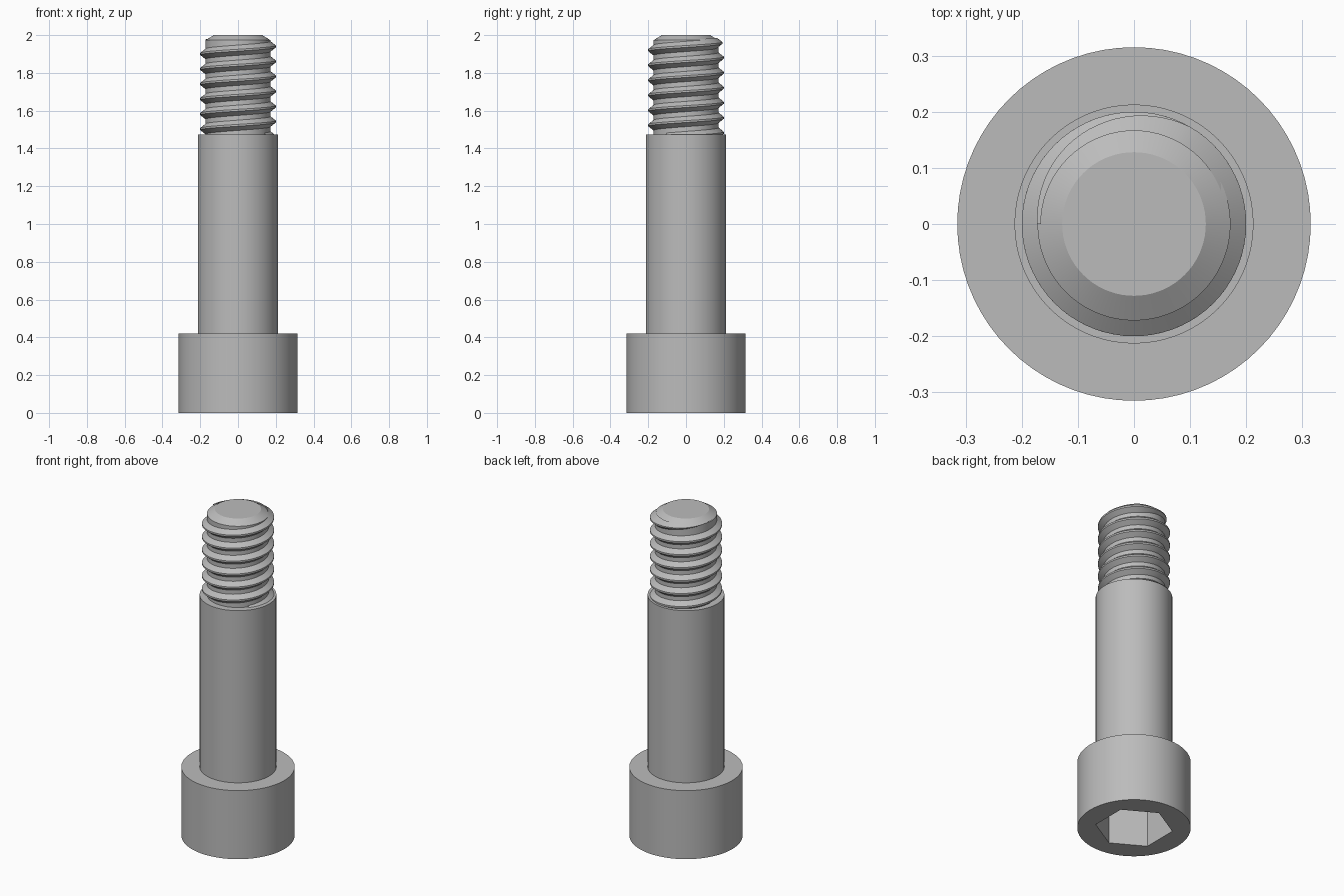
import bpy, bmesh
from math import sin, cos, pi, radians

cube = bpy.data.objects.get("Cube")
if cube:
    bpy.data.objects.remove(cube, do_unlink=True)

steel = bpy.data.materials.new("grey_steel")
steel.use_nodes = True
GREY = (0.5, 0.5, 0.5, 1)
steel.diffuse_color = GREY
steel.node_tree.nodes["Principled BSDF"].inputs["Base Color"].default_value = GREY

SIDES = 72
CORE, CREST = 0.172, 0.2
PITCH = 0.0795


def ring(bm, radius, z, sides=SIDES, turn=0.0):
    return [bm.verts.new((radius * cos(turn + 2 * pi * i / sides),
                          radius * sin(turn + 2 * pi * i / sides), z))
            for i in range(sides)]


def bridge(bm, low, high):
    n = len(low)
    for i in range(n):
        j = (i + 1) % n
        bm.faces.new((low[i], low[j], high[j], high[i]))


def finish(bm, name):
    bmesh.ops.recalc_face_normals(bm, faces=bm.faces)
    mesh = bpy.data.meshes.new(name)
    bm.to_mesh(mesh)
    bm.free()
    mesh.materials.append(steel)
    obj = bpy.data.objects.new(name, mesh)
    bpy.context.collection.objects.link(obj)
    bpy.ops.object.select_all(action="DESELECT")
    obj.select_set(True)
    bpy.context.view_layer.objects.active = obj
    bpy.ops.object.shade_smooth_by_angle(angle=radians(25))
    return obj


# Head, shank and chamfered core turned from one profile
bm = bmesh.new()
profile = [(0.315, 0), (0.315, 0.42), (0.213, 0.42), (0.213, 1.475),
           (CORE, 1.475), (CORE, 1.973), (0.128, 2.0)]
rings = [ring(bm, r, z) for r, z in profile]
for low, high in zip(rings, rings[1:]):
    bridge(bm, low, high)
bm.faces.new(rings[-1])

# Hexagonal socket sunk into the underside of the head
mouth = ring(bm, 0.216, 0, 6, pi / 6)
floor = ring(bm, 0.216, 0.24, 6, pi / 6)
bridge(bm, mouth, floor)
bm.faces.new(floor)
rim = [bm.edges.get((loop[i - 1], loop[i])) or bm.edges.new((loop[i - 1], loop[i]))
       for loop in (rings[0], mouth) for i in range(len(loop))]
bmesh.ops.triangle_fill(bm, edges=rim, use_beauty=True, normal=(0, 0, -1))
finish(bm, "bolt_body")

# Right-handed thread ridge, starting inside the shank and fading out at the top
bm = bmesh.new()
end_angle, fade = pi, radians(120)
turns = 6.6
steps = int(turns * SIDES)
previous = None
for s in range(steps + 1):
    angle = end_angle - 2 * pi * turns * (1 - s / steps)
    z = 1.94 + PITCH * angle / (2 * pi)
    size = max(0.02, min(1, (end_angle - angle) / fade))
    root, tip = CORE - 0.006, CORE + (CREST - CORE) * size
    section = [(root, -0.032), (tip, -0.005), (tip, 0.005), (root, 0.032)]
    verts = [bm.verts.new((r * cos(angle), r * sin(angle), z + dz * size))
             for r, dz in section]
    if previous:
        bridge(bm, previous, verts)
    else:
        bm.faces.new(verts)
    previous = verts
bm.faces.new(previous)
finish(bm, "thread")
